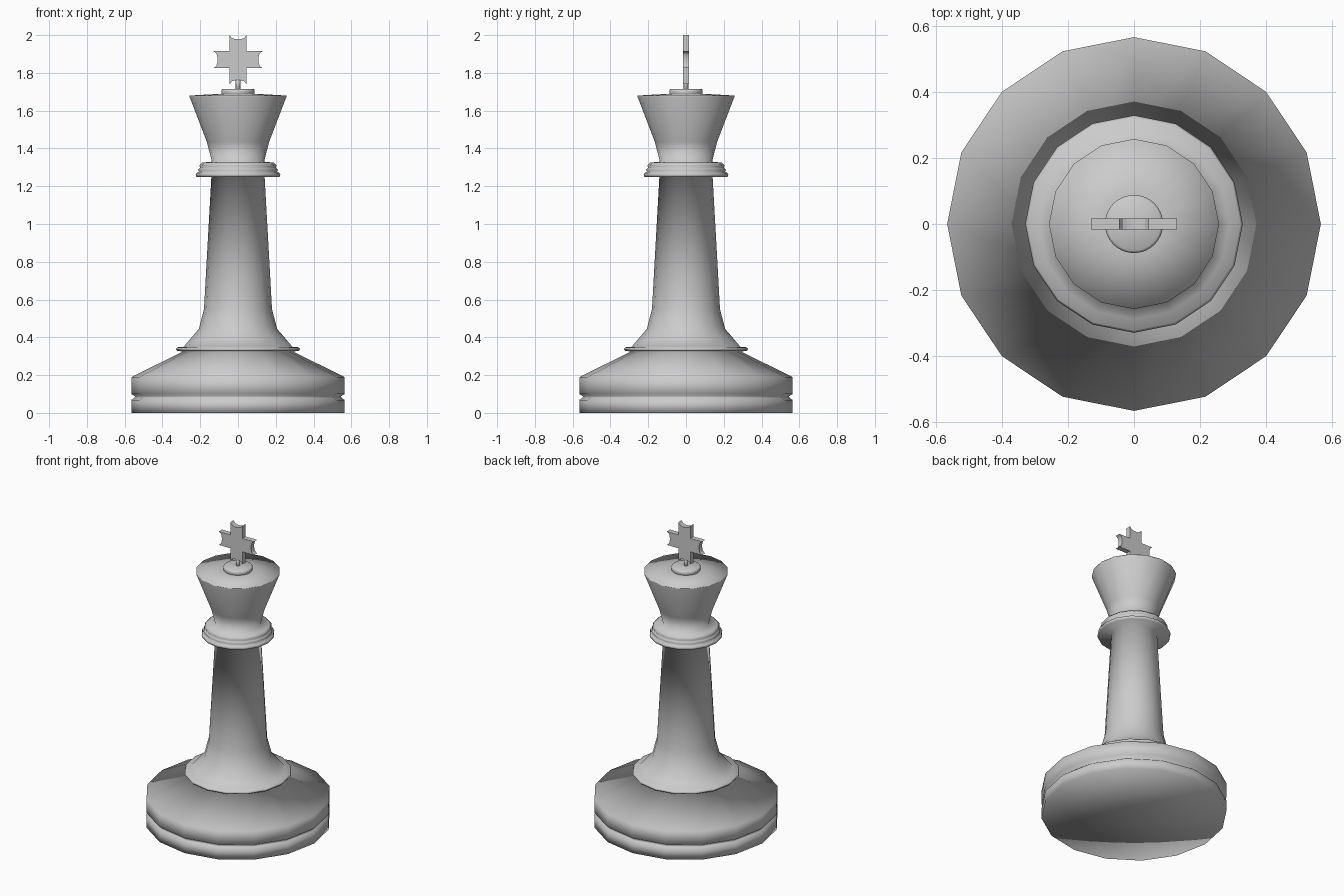
import bpy, bmesh
from math import cos, sin, pi

if "Cube" in bpy.data.objects:
    bpy.data.objects.remove(bpy.data.objects["Cube"])


def finish(name, bm, smooth):
    bmesh.ops.recalc_face_normals(bm, faces=bm.faces[:])
    for f in bm.faces:
        f.smooth = smooth
    me = bpy.data.meshes.new(name)
    bm.to_mesh(me)
    bm.free()
    ob = bpy.data.objects.new(name, me)
    bpy.context.collection.objects.link(ob)
    return ob


def lathe(name, profile, sides=16):
    """Revolve (radius, z) points around z; both ends close to a centre vertex."""
    bm = bmesh.new()
    rings = [[bm.verts.new((r * cos(2 * pi * i / sides), r * sin(2 * pi * i / sides), z))
              for i in range(sides)] for r, z in profile]
    for a, b in zip(rings, rings[1:]):
        for i in range(sides):
            j = (i + 1) % sides
            bm.faces.new((a[i], a[j], b[j], b[i]))
    for ring, z in ((rings[0], profile[0][1]), (rings[-1], profile[-1][1])):
        c = bm.verts.new((0, 0, z))
        for i in range(sides):
            bm.faces.new((ring[i], ring[(i + 1) % sides], c))
    return finish(name, bm, True)


# whole turned body: grooved base, ring, stem, collar and flared head
lathe("turned_body", [
    (0.565, 0), (0.565, 0.068), (0.55, 0.078), (0.545, 0.088), (0.565, 0.10),
    (0.565, 0.19), (0.29, 0.325),                                  # base
    (0.322, 0.328), (0.329, 0.337), (0.322, 0.347), (0.288, 0.35),  # base ring
    (0.25, 0.395), (0.207, 0.445), (0.18, 0.55), (0.141, 1.25),     # stem
    (0.22, 1.25), (0.224, 1.26), (0.22, 1.27), (0.205, 1.275),      # collar
    (0.212, 1.285), (0.205, 1.295), (0.20, 1.30), (0.206, 1.31),
    (0.19, 1.325), (0.138, 1.33),
    (0.165, 1.435), (0.257, 1.675), (0.257, 1.68), (0.08, 1.69),    # head
])

# button on the crown and thin pin under the cross
lathe("crown_button", [(0.088, 1.68), (0.088, 1.71), (0.08, 1.716)], 32)
lathe("cross_pin", [(0.012, 1.70), (0.012, 1.77)], 12)

# cross: one arm outline with a scooped end, turned four times and extruded
half, reach, dip, depth, zc = 0.045, 0.13, 0.022, 0.017, 1.87
arm = [(half, -half), (reach, -half)]
for k in range(1, 8):
    t = -1 + k / 4
    arm.append((reach - dip * (1 - t * t) ** 0.5, half * t))
arm.append((reach, half))
bm = bmesh.new()
outline = []
for q in range(4):
    c, s = round(cos(q * pi / 2)), round(sin(q * pi / 2))
    outline += [bm.verts.new((c * x - s * y, -depth, s * x + c * y + zc)) for x, y in arm]
face = bm.faces.new(outline)
ext = bmesh.ops.extrude_face_region(bm, geom=[face], use_keep_orig=True)
bmesh.ops.translate(bm, vec=(0, 2 * depth, 0),
                    verts=[v for v in ext["geom"] if isinstance(v, bmesh.types.BMVert)])
finish("cross", bm, False)
